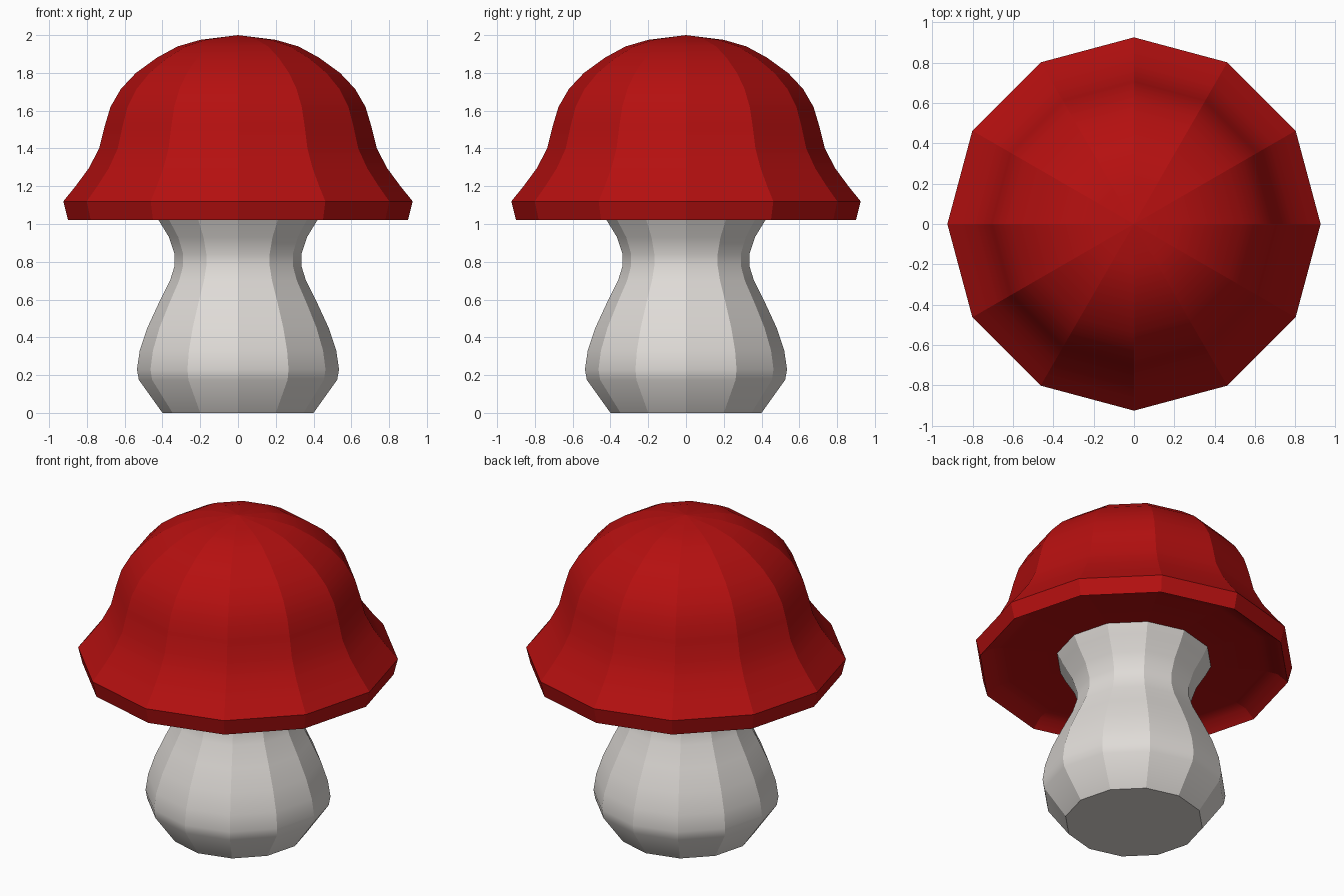
import bpy, bmesh, math

if "Cube" in bpy.data.objects:
    bpy.data.objects.remove(bpy.data.objects["Cube"])

SIDES = 12


def material(name, rgb):
    m = bpy.data.materials.new(name)
    m.diffuse_color = (*rgb, 1.0)
    m.use_nodes = True
    m.node_tree.nodes["Principled BSDF"].inputs["Base Color"].default_value = m.diffuse_color
    return m


def lathe(name, profile, mat, sharp_rings=()):
    """Revolve (radius, z) points; facets stay sharp around, smooth along the profile."""
    bm = bmesh.new()
    rings = []
    for r, z in profile:
        if r == 0:
            rings.append([bm.verts.new((0, 0, z))] * SIDES)
        else:
            rings.append([bm.verts.new((r * math.cos(2 * math.pi * i / SIDES),
                                        r * math.sin(2 * math.pi * i / SIDES), z))
                          for i in range(SIDES)])
    for a, b in zip(rings, rings[1:]):
        for i in range(SIDES):
            j = (i + 1) % SIDES
            quad = list(dict.fromkeys((a[i], a[j], b[j], b[i])))
            bm.faces.new(quad).smooth = True
    # Sharp creases: every upright edge, plus the chosen rings
    ring_edges = {}
    for k, ring in enumerate(rings):
        if profile[k][0] > 0:
            for i in range(SIDES):
                ring_edges[bm.edges.get((ring[i], ring[(i + 1) % SIDES]))] = k
    for e in bm.edges:
        e.smooth = e in ring_edges and ring_edges[e] not in sharp_rings
    bmesh.ops.recalc_face_normals(bm, faces=bm.faces)
    mesh = bpy.data.meshes.new(name)
    bm.to_mesh(mesh)
    bm.free()
    mesh.materials.append(mat)
    obj = bpy.data.objects.new(name, mesh)
    bpy.context.collection.objects.link(obj)
    return obj


red = material("cap red", (0.46, 0.005, 0.005))
cream = material("stem off white", (0.74, 0.71, 0.68))

# Stem: bulging foot, narrow neck, flared top
lathe("stem", [(0, 0), (0.40, 0), (0.525, 0.175), (0.535, 0.23), (0.52, 0.33),
               (0.48, 0.45), (0.42, 0.58), (0.36, 0.70), (0.335, 0.78),
               (0.335, 0.84), (0.365, 0.93), (0.42, 1.02), (0.45, 1.08), (0, 1.08)],
      cream, sharp_rings=(1, 12))

# Cap: hollowed underside, bevelled rim, bell-shaped dome
lathe("cap", [(0, 1.075), (0.76, 1.085), (0.84, 1.07), (0.90, 1.02), (0.925, 1.12),
              (0.86, 1.20), (0.79, 1.295), (0.735, 1.40), (0.705, 1.52),
              (0.675, 1.62), (0.62, 1.715), (0.54, 1.80), (0.43, 1.88),
              (0.32, 1.94), (0.20, 1.975), (0, 2.0)],
      red, sharp_rings=(3, 4))
